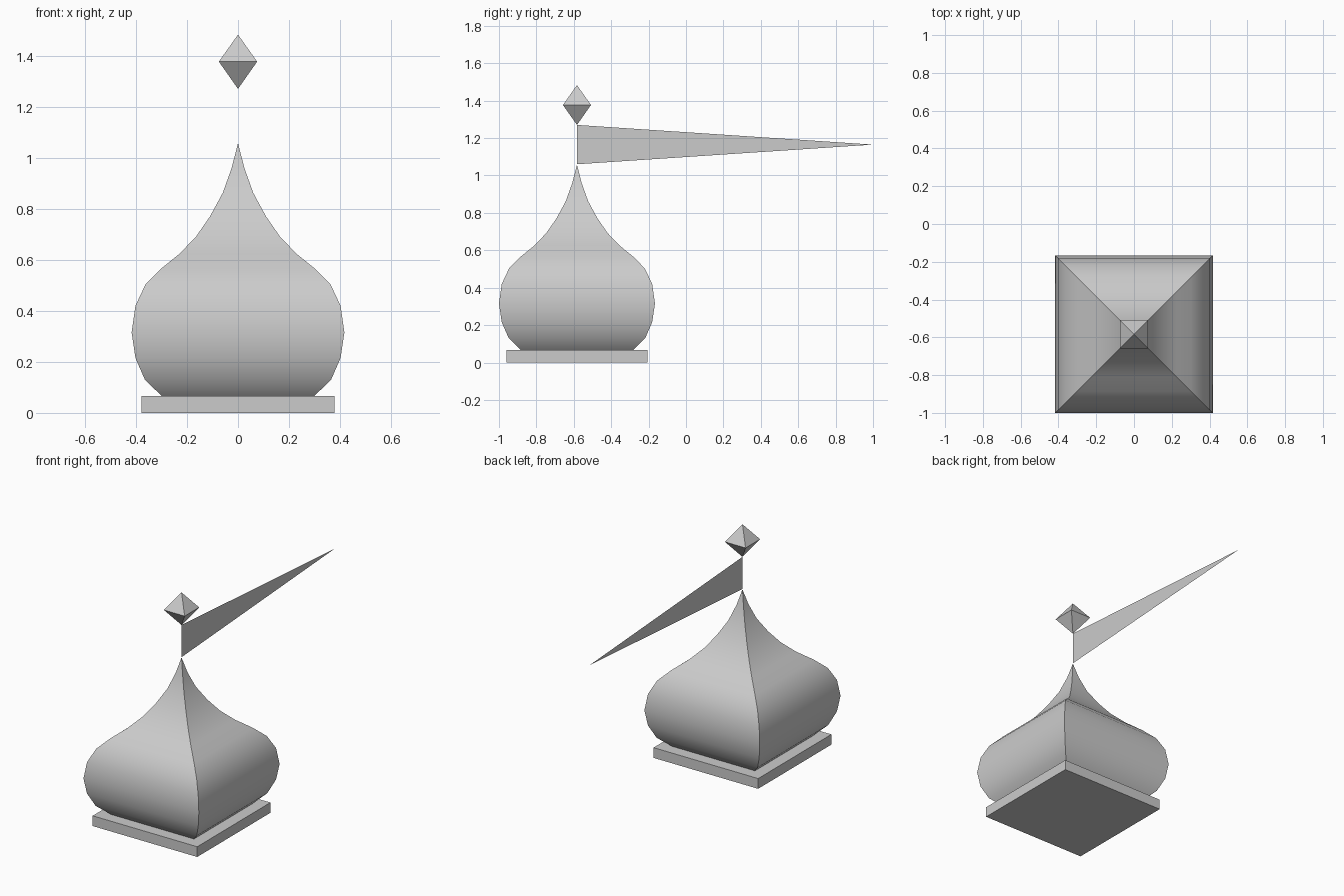
import bpy
import bmesh
from math import radians

cube = bpy.data.objects.get("Cube")
if cube:
    bpy.data.objects.remove(cube, do_unlink=True)

CENTRE_Y = -0.583

stone = bpy.data.materials.new("light_grey")
stone.use_nodes = True
grey = (0.6, 0.6, 0.6, 1)
stone.diffuse_color = grey
stone.node_tree.nodes["Principled BSDF"].inputs["Base Color"].default_value = grey


def finish(name, bm):
    mesh = bpy.data.meshes.new(name)
    bm.to_mesh(mesh)
    bm.free()
    mesh.materials.append(stone)
    obj = bpy.data.objects.new(name, mesh)
    obj.location.y = CENTRE_Y
    bpy.context.collection.objects.link(obj)
    return obj


def square_loft(name, profile):
    """Stack square rings of (half width, height); zero width makes a point."""
    bm = bmesh.new()
    rings = []
    for w, z in profile:
        corners = [(-w, -w), (w, -w), (w, w), (-w, w)] if w else [(0, 0)]
        rings.append([bm.verts.new((x, y, z)) for x, y in corners])
    for low, high in zip(rings, rings[1:]):
        for i in range(4):
            j = (i + 1) % 4
            if len(low) == 1:
                bm.faces.new((low[0], high[j], high[i]))
            elif len(high) == 1:
                bm.faces.new((low[i], low[j], high[0]))
            else:
                bm.faces.new((low[i], low[j], high[j], high[i]))
    # Cap any open ends
    if len(rings[0]) == 4:
        bm.faces.new(rings[0][::-1])
    if len(rings[-1]) == 4:
        bm.faces.new(rings[-1])
    bmesh.ops.recalc_face_normals(bm, faces=bm.faces)
    return finish(name, bm)


# Square plinth
square_loft("base_slab", [(0.378, 0), (0.378, 0.067)])

# Four-sided onion dome, curved upward and crisp at its corners
dome = square_loft("onion_dome", [
    (0.30, 0.067), (0.365, 0.13), (0.402, 0.215), (0.417, 0.315),
    (0.402, 0.42), (0.363, 0.503), (0.302, 0.565), (0.228, 0.625),
    (0.164, 0.692), (0.11, 0.77), (0.06, 0.862), (0.025, 0.96), (0, 1.058)])
bpy.ops.object.select_all(action="DESELECT")
dome.select_set(True)
bpy.context.view_layer.objects.active = dome
bpy.ops.object.shade_smooth_by_angle(angle=radians(35))

# Diamond finial
square_loft("diamond_finial", [(0, 1.27), (0.075, 1.377), (0, 1.483)])

# Flat pennant streaming to the back
bm = bmesh.new()
bm.faces.new([bm.verts.new((0, y, z)) for y, z in
              [(0, 1.06), (1 - CENTRE_Y, 1.165), (0, 1.27)]])
finish("pennant", bm)
